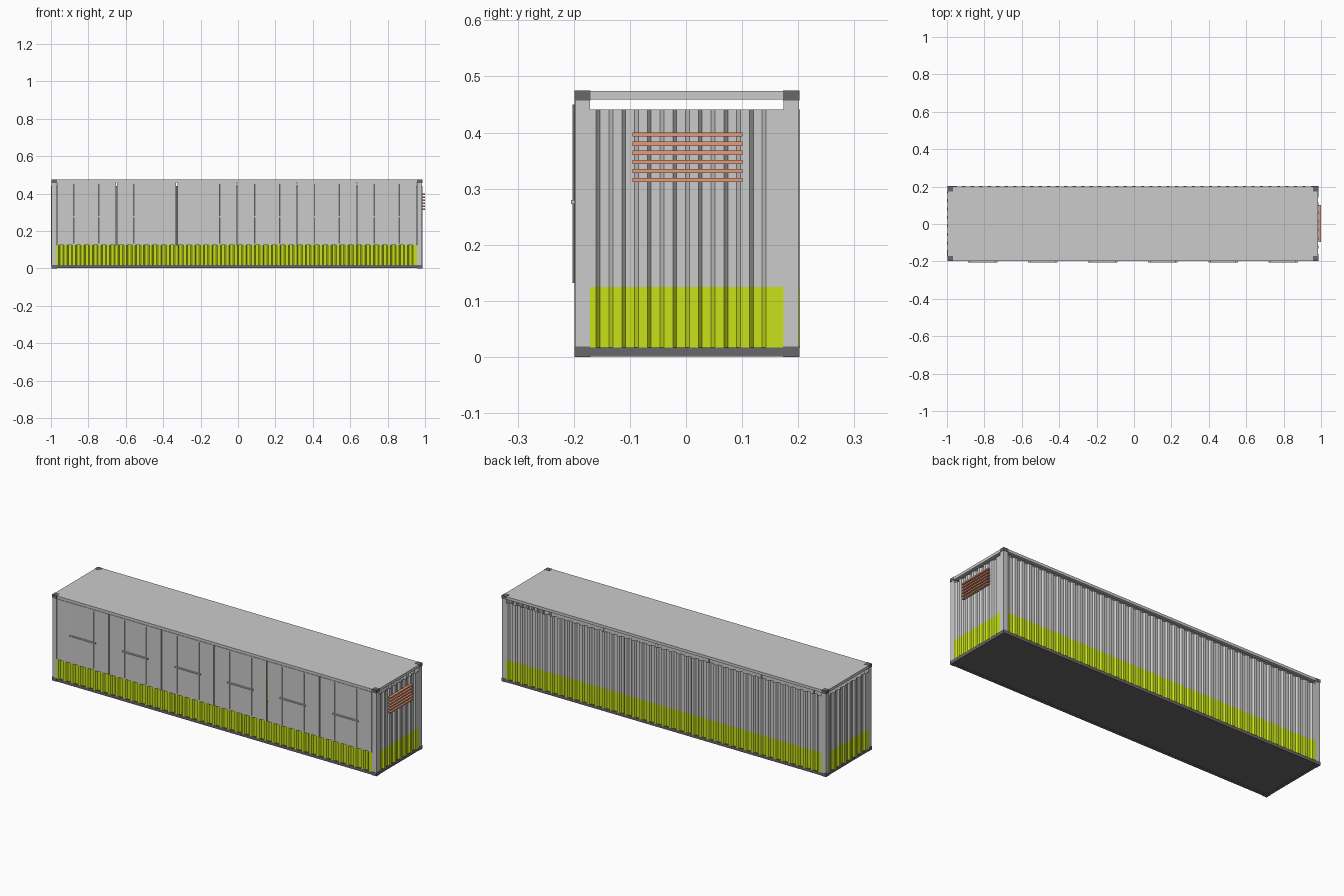
import bpy, bmesh, math
from mathutils import Matrix

if "Cube" in bpy.data.objects:
    bpy.data.objects.remove(bpy.data.objects["Cube"])

# Frame limits
X0, X1, Y0, Y1, H = -0.997, 0.985, -0.198, 0.201, 0.475
C = 0.027                 # post / casting size
RAIL = 0.017              # rail height
BAND, WALL_TOP = 0.125, 0.441


def material(name, rgb):
    m = bpy.data.materials.new(name)
    m.diffuse_color = (*rgb, 1)
    m.use_nodes = True
    m.node_tree.nodes["Principled BSDF"].inputs["Base Color"].default_value = m.diffuse_color
    return m


green = material("lime_paint", (0.58, 0.76, 0.01))
copper = material("copper_paint", (0.80, 0.33, 0.20))
dark = material("dark_steel", (0.14, 0.14, 0.15))
steel = material("frame_steel", (0.55, 0.55, 0.58))


def finish(name, bm, mat=None):
    me = bpy.data.meshes.new(name)
    bm.to_mesh(me)
    bm.free()
    ob = bpy.data.objects.new(name, me)
    bpy.context.collection.objects.link(ob)
    if mat:
        me.materials.append(mat)
    return ob


def box(name, x, y, z, mat=None):
    """Box from (min, max) pairs."""
    bm = bmesh.new()
    size = [b - a for a, b in (x, y, z)]
    mid = [(a + b) / 2 for a, b in (x, y, z)]
    bmesh.ops.create_cube(bm, size=1, matrix=Matrix.Translation(mid) @ Matrix.Diagonal((*size, 1)))
    return finish(name, bm, mat)


def cylinder(name, p, r, length, axis, mat=None):
    bm = bmesh.new()
    rot = Matrix.Rotation(math.pi / 2, 4, 'Y') if axis == 'X' else Matrix()
    bmesh.ops.create_cone(bm, cap_ends=True, segments=10, radius1=r, radius2=r, depth=length,
                          matrix=Matrix.Translation(p) @ rot)
    return finish(name, bm, mat)


def corrugated(name, length, z0, z1, angle, loc, mat=None):
    """Trapezoid sheet along local x, facing local -y."""
    flat, slope, depth = 0.0158, 0.00695, 0.009
    u = -length / 2
    pts, u = [(u, 0)], u + 0.011
    while u + 2 * (flat + slope) <= length / 2:
        pts += [(u, 0), (u + slope, depth), (u + slope + flat, depth), (u + 2 * slope + flat, 0)]
        u += 2 * (flat + slope)
    pts.append((length / 2, 0))
    bm = bmesh.new()
    low = [bm.verts.new((a, b, z0)) for a, b in pts]
    top = [bm.verts.new((a, b, z1)) for a, b in pts]
    for i in range(len(pts) - 1):
        bm.faces.new((low[i], low[i + 1], top[i + 1], top[i]))
    ob = finish(name, bm, mat)
    ob.rotation_euler.z = angle
    ob.location = loc
    mod = ob.modifiers.new("thickness", 'SOLIDIFY')
    mod.thickness, mod.offset = 0.0015, -1
    return ob


# Corner posts and castings
for sx, x in (("left", (X0, X0 + C)), ("right", (X1 - C, X1))):
    for sy, y in (("front", (Y0, Y0 + C)), ("back", (Y1 - C, Y1))):
        box(f"post_{sy}_{sx}", x, y, (0.018, H - 0.018), steel)
        cx = (x[0] - 0.001, x[1] + 0.001)
        cy = (y[0] - 0.001, y[1] + 0.001)
        box(f"casting_bottom_{sy}_{sx}", cx, cy, (0, 0.019), dark)
        box(f"casting_top_{sy}_{sx}", cx, cy, (H - 0.018, H), dark)

# Rails, bottom and top
for level, z, mat in (("bottom", (0.001, RAIL), dark), ("top", (0.459, 0.473), steel)):
    for s, y in (("front", (Y0, Y0 + 0.018)), ("back", (Y1 - 0.018, Y1))):
        box(f"{level}_rail_{s}", (X0 + C, X1 - C), y, z, mat)
    for s, x in (("left", (X0, X0 + 0.018)), ("right", (X1 - 0.018, X1))):
        box(f"{level}_rail_{s}", x, (Y0 + C, Y1 - C), z, mat)

# Floor and roof
box("floor", (X0 + 0.002, X1 - 0.002), (Y0 + 0.002, Y1 - 0.002), (0.002, 0.015), dark)
box("roof", (X0, X1), (Y0, Y1), (0.468, 0.474))

# Corrugated walls: green lower band, grey upper sheet
long_len, short_len = X1 - X0 - 2 * C, Y1 - Y0 - 2 * C
mx, my = (X0 + X1) / 2, (Y0 + Y1) / 2
walls = (("front", long_len, 0, (mx, Y0 - 0.001, 0)),
         ("right", short_len, math.pi / 2, (X1 + 0.001, my, 0)),
         ("back", long_len, math.pi, (mx, Y1 + 0.002, 0)),
         ("left", short_len, -math.pi / 2, (X0 - 0.002, my, 0)))
for side, length, angle, loc in walls:
    corrugated(f"lower_wall_{side}", length, RAIL, BAND, angle, loc, green)
    if side != "front":
        corrugated(f"upper_wall_{side}", length, BAND, WALL_TOP, angle, loc)

# Six front doors with lock rods and handle
pitch = long_len / 6
for i in range(6):
    a = X0 + C + i * pitch
    mid = a + pitch / 2
    box(f"door_{i + 1}", (a + 0.003, a + pitch - 0.003), (Y0 - 0.001, Y0 + 0.007), (BAND, 0.458))
    for k, dx in enumerate((-0.067, 0.067)):
        cylinder(f"lock_rod_{i + 1}_{k + 1}", (mid + dx, Y0 - 0.002, 0.291), 0.0025, 0.318, 'Z', steel)
    box(f"door_handle_{i + 1}", (mid - 0.079, mid + 0.079), (-0.205, Y0), (0.273, 0.280), steel)

# Louvre slats on the right end
for i in range(6):
    z = 0.3115 + i * 0.0162
    box(f"vent_slat_{i + 1}", (X1 + 0.001, 1.0), (-0.095, 0.101), (z, z + 0.0075), copper)
